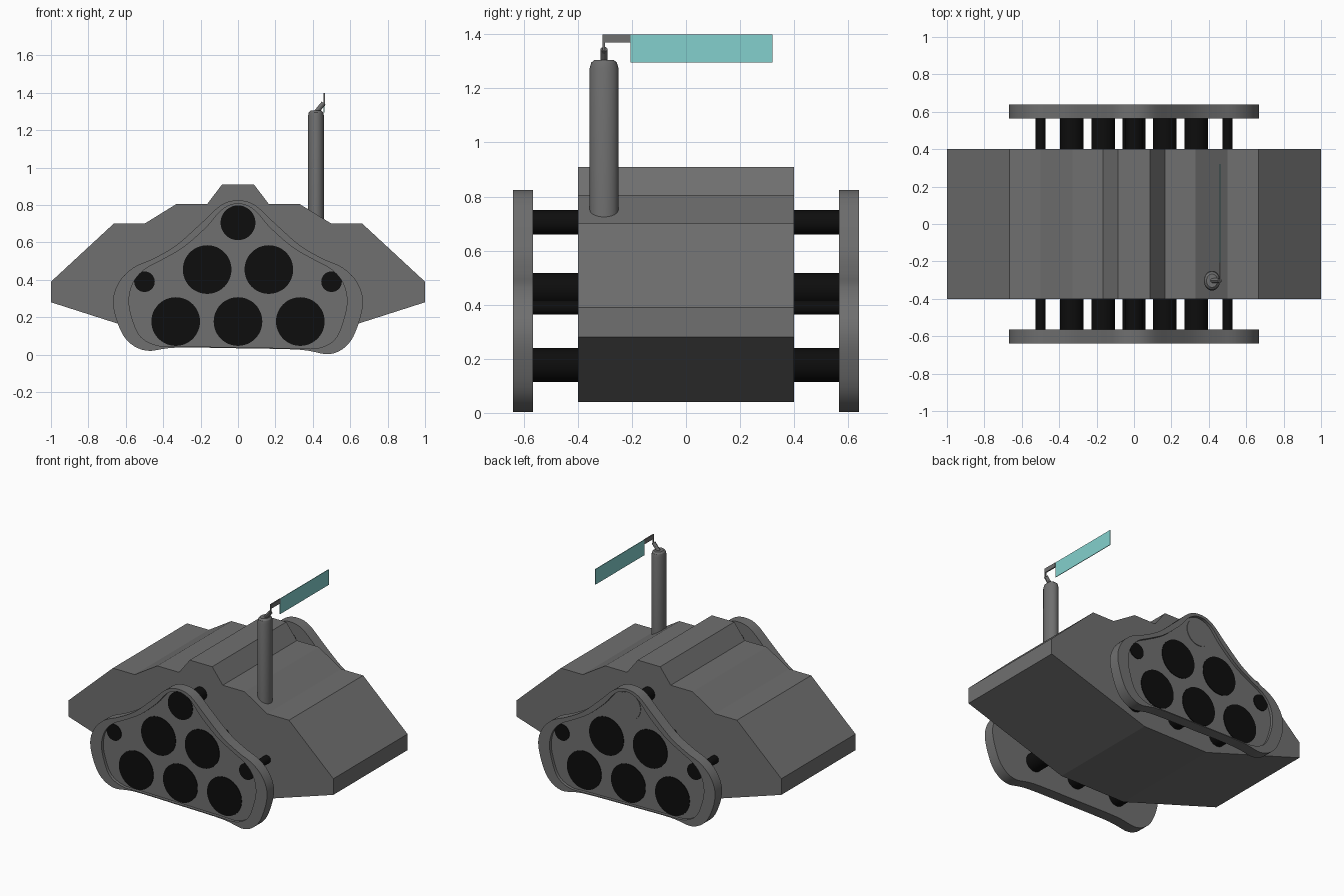
import bpy, bmesh, math
from mathutils import Vector, Matrix

if "Cube" in bpy.data.objects:
    bpy.data.objects.remove(bpy.data.objects["Cube"])


def material(name, rgb):
    m = bpy.data.materials.new(name)
    m.diffuse_color = (*rgb, 1)
    m.use_nodes = True
    m.node_tree.nodes["Principled BSDF"].inputs["Base Color"].default_value = m.diffuse_color
    return m


GREY = material("armour grey", (0.16, 0.16, 0.16))
BLACK = material("wheel black", (0.004, 0.004, 0.004))
TEAL = material("flag teal", (0.23, 0.63, 0.61))


def finish(name, bm, mat, smooth=False):
    bmesh.ops.recalc_face_normals(bm, faces=bm.faces)
    me = bpy.data.meshes.new(name)
    bm.to_mesh(me)
    bm.free()
    ob = bpy.data.objects.new(name, me)
    bpy.context.collection.objects.link(ob)
    me.materials.append(mat)
    if smooth:
        bpy.ops.object.select_all(action='DESELECT')
        ob.select_set(True)
        bpy.context.view_layer.objects.active = ob
        bpy.ops.object.shade_smooth_by_angle(angle=math.radians(30))
    return ob


def loft(name, rings, mat, smooth=False):
    """Closed rings of equal length joined in order, with both ends capped."""
    bm = bmesh.new()
    vs = [[bm.verts.new(p) for p in r] for r in rings]
    n = len(rings[0])
    for a, b in zip(vs, vs[1:]):
        for i in range(n):
            j = (i + 1) % n
            bm.faces.new((a[i], a[j], b[j], b[i]))
    bm.faces.new(vs[0])
    bm.faces.new(vs[-1])
    return finish(name, bm, mat, smooth)


def box(name, lo, hi, mat):
    bm = bmesh.new()
    bmesh.ops.create_cube(bm, size=1)
    for v in bm.verts:
        v.co = Vector([lo[k] if v.co[k] < 0 else hi[k] for k in range(3)])
    return finish(name, bm, mat)


def rod(name, a, b, r, mat, segs=32):
    a, b = Vector(a), Vector(b)
    d = b - a
    bm = bmesh.new()
    mat4 = Matrix.Translation((a + b) / 2) @ d.to_track_quat('Z', 'Y').to_matrix().to_4x4()
    bmesh.ops.create_cone(bm, cap_ends=True, segments=segs, radius1=r, radius2=r,
                          depth=d.length, matrix=mat4)
    return finish(name, bm, mat, True)


def mirrored(half):
    return half + [(-x, z) for x, z in reversed(half[1:-1])]


def spline(pts, steps=5):
    """Closed smooth curve through the points."""
    out, n = [], len(pts)
    for i in range(n):
        p0, p1, p2, p3 = (Vector(pts[(i + k) % n]) for k in (-1, 0, 1, 2))
        for s in range(steps):
            t = s / steps
            out.append(0.5 * (2 * p1 + (p2 - p0) * t + (2 * p0 - 5 * p1 + 4 * p2 - p3) * t * t
                              + (3 * p1 - p0 - 3 * p2 + p3) * t ** 3))
    return out


# Hull: stepped profile extruded along y
right = [(0.085, 0.91), (0.165, 0.805), (0.33, 0.805), (0.50, 0.70), (0.665, 0.70),
         (1, 0.39), (1, 0.28), (0.25, 0.04)]
profile = right + [(-x, z) for x, z in reversed(right)]
loft("hull", [[(x, y, z) for x, z in profile] for y in (-0.4, 0.4)], GREY)

# Track outlines: outer edge and the edge of the recessed panel
outer = spline(mirrored([(0, 0.825), (0.09, 0.80), (0.2, 0.70), (0.33, 0.585), (0.45, 0.515),
                         (0.56, 0.465), (0.635, 0.39), (0.668, 0.29), (0.645, 0.17),
                         (0.59, 0.065), (0.49, 0.012), (0.33, 0.032), (0, 0.034)]))
inner = spline(mirrored([(0, 0.807), (0.085, 0.775), (0.17, 0.68), (0.29, 0.575), (0.40, 0.51),
                         (0.50, 0.455), (0.56, 0.385), (0.583, 0.29), (0.565, 0.19),
                         (0.52, 0.09), (0.43, 0.042), (0.3, 0.04), (0, 0.04)]))


def ring(curve, y):
    # the lower run tilts slightly down towards the right
    return [(x, y, z - 0.02 * x * max(0, 1 - z / 0.2)) for x, z in curve]


# Wheels: x, z, disc radius, axle radius
wheels = [(0, 0.705, 0.093, 0.045)]
for s in (-1, 1):
    wheels += [(s * 0.165, 0.455, 0.13, 0.0625), (s * 0.5, 0.39, 0.055, 0.027),
               (s * 0.333, 0.177, 0.13, 0.0625)]
wheels.append((0, 0.177, 0.13, 0.0625))

for side, s in (("front", -1), ("back", 1)):
    loft(side + "_track", [ring(outer, s * 0.565), ring(outer, s * 0.64),
                           ring(inner, s * 0.64), ring(inner, s * 0.62)], GREY, True)
    for i, (x, z, r, axle) in enumerate(wheels):
        # the upper wheel of the back track is capped in grey
        mat = GREY if (i == 0 and s > 0) else BLACK
        rod(f"{side}_wheel_{i}", (x, s * 0.60, z), (x, s * 0.624, z), r, mat, 48)
        rod(f"{side}_axle_{i}", (x, s * 0.39, z), (x, s * 0.57, z), axle, BLACK)

# Mast: oval column with a bevelled top
cx, cy = 0.417, -0.303
loft("mast", [[(cx + 0.043 * k * math.cos(a * math.tau / 32),
                cy + 0.053 * k * math.sin(a * math.tau / 32), z) for a in range(32)]
              for k, z in ((1, 0.70), (1, 1.275), (0.9, 1.295), (0.68, 1.305))], GREY, True)

# Flag holder and flag
rod("mast_neck", (0.417, cy, 1.295), (0.458, cy, 1.345), 0.013, GREY, 12)
box("flag_pole", (0.456, -0.308, 1.33), (0.464, -0.299, 1.40), GREY)
box("flag_arm", (0.456, -0.308, 1.37), (0.464, -0.205, 1.40), GREY)
box("flag", (0.458, -0.205, 1.295), (0.462, 0.32, 1.40), TEAL)
